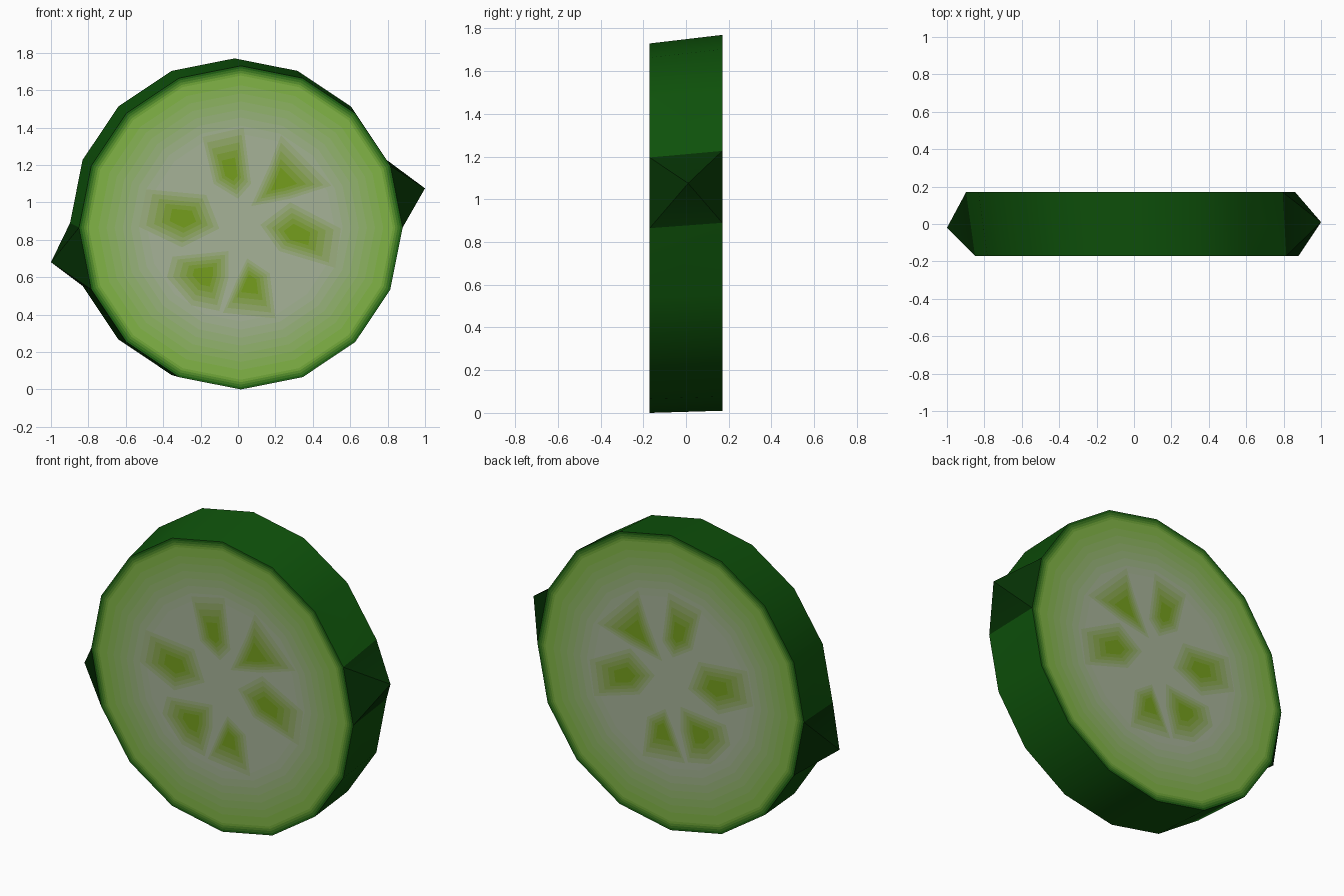
import bpy, math

if "Cube" in bpy.data.objects:
    bpy.data.objects.remove(bpy.data.objects["Cube"])

N, Y = 16, 0.17
FRONT, BACK = (0.015, 0.865, 0.865), (-0.018, 0.89, 0.88)   # centre x, centre z, radius
RIND, GREEN, PALE, SEED = (22, 84, 19), (125, 178, 65), (164, 177, 150), (116, 156, 35)


def mix(a, b, t):
    return tuple(p + (q - p) * t for p, q in zip(a, b))


def material(name, rgb):
    m = bpy.data.materials.new(name)
    m.diffuse_color = (*[(c / 255) ** 2.2 for c in rgb], 1)
    m.use_nodes = True
    m.node_tree.nodes["Principled BSDF"].inputs["Base Color"].default_value = m.diffuse_color
    return m


def make(name, verts, faces, mats, ids, smooth=False):
    me = bpy.data.meshes.new(name)
    me.from_pydata(verts, [], faces)
    for m in mats:
        me.materials.append(m)
    for p, k in zip(me.polygons, ids):
        p.material_index = k
    ob = bpy.data.objects.new(name, me)
    bpy.context.collection.objects.link(ob)
    if smooth:
        bpy.ops.object.select_all(action='DESELECT')
        ob.select_set(True)
        bpy.context.view_layer.objects.active = ob
        bpy.ops.object.shade_smooth_by_angle(angle=math.radians(40))
    return ob


def ring(spec, y, scale=1.0):
    cx, cz, r = spec
    return [(cx + r * scale * math.cos(i * math.tau / N), y,
             cz + r * scale * math.sin(i * math.tau / N)) for i in range(N)]


# Rind: sixteen-sided band with a pointed nub on each side
verts = ring(FRONT, -Y) + ring(BACK, Y)
nubs = {0: (1.0, 0.01, 1.075), 8: (-1.0, -0.02, 0.68)}
faces, ids = [], []
for i in range(N):
    j = (i + 1) % N
    quad = (i, N + i, N + j, j)
    if i in nubs:
        verts.append(nubs[i])
        tip = len(verts) - 1
        for k in range(4):
            faces.append((quad[k], quad[(k + 1) % 4], tip))
            ids.append(1)
    else:
        faces.append(quad)
        ids.append(0)
make("rind", verts, faces,
     [material("rind_green", RIND), material("nub_green", mix(RIND, (4, 20, 5), 0.5))],
     ids, smooth=True)

# Cut faces: concentric bands fading from rind to green to pale flesh
scales = [1, 0.985, 0.97, 0.955, 0.94, 0.88, 0.83, 0.78, 0.73, 0.68, 0.63, 0.58]
flesh = []
for k in range(len(scales)):
    outer = scales[k]
    inner = scales[k + 1] if k + 1 < len(scales) else 0.5
    s = (outer + inner) / 2
    rgb = mix(RIND, GREEN, (1 - s) / 0.06) if s > 0.94 else mix(GREEN, PALE, min(1, (0.94 - s) / 0.36))
    flesh.append(material(f"flesh_{k}", rgb))


def cut_face(name, spec, y):
    verts, faces, ids = [], [], []
    for s in scales:
        verts += ring(spec, y, s)
    last = len(scales) - 1
    for k in range(last):
        for i in range(N):
            j = (i + 1) % N
            faces.append((k * N + i, k * N + j, (k + 1) * N + j, (k + 1) * N + i))
            ids.append(k)
    faces.append(tuple(range(last * N, last * N + N)))
    ids.append(last)
    if y > 0:
        faces = [f[::-1] for f in faces]
    make(name, verts, faces, flesh, ids)


# Seed patches: flat outlines (x, z), layered to deepen towards the middle
SEEDS = [
    [(0, 1.02), (0.07, 1.1), (0.03, 1.4), (-0.19, 1.35), (-0.13, 1.1)],
    [(0.07, 0.98), (0.28, 1.02), (0.5, 1.09), (0.23, 1.36), (0.17, 1.2)],
    [(0.12, 0.88), (0.22, 0.74), (0.52, 0.65), (0.55, 0.86), (0.28, 1)],
    [(0.05, 0.7), (0, 0.6), (-0.08, 0.41), (0.2, 0.38), (0.17, 0.62)],
    [(-0.05, 0.74), (-0.35, 0.71), (-0.38, 0.6), (-0.25, 0.45), (-0.1, 0.42), (-0.05, 0.6)],
    [(-0.1, 0.86), (-0.17, 1.04), (-0.49, 1.07), (-0.53, 0.87), (-0.3, 0.76)],
]
LAYERS = [(1, 0.2), (0.84, 0.4), (0.67, 0.6), (0.5, 0.8), (0.33, 1)]   # size, colour strength
seed_mats = [material(f"seed_{k}", mix(PALE, SEED, t)) for k, (_, t) in enumerate(LAYERS)]


def seed_patches(name, spec, side):
    verts, faces, ids = [], [], []
    dx, dz = spec[0] - FRONT[0], spec[1] - FRONT[1]
    for pts in SEEDS:
        mx = sum(p[0] for p in pts) / len(pts)
        mz = sum(p[1] for p in pts) / len(pts)
        mx, mz = mix((mx, mz), FRONT[:2], 0.1)
        for k, (s, _) in enumerate(LAYERS):
            y = side * (Y + 0.001 * (k + 1))
            start = len(verts)
            verts += [(mx + (x - mx) * s + dx, y, mz + (z - mz) * s + dz) for x, z in pts]
            f = tuple(range(start, len(verts)))
            faces.append(f if side < 0 else f[::-1])
            ids.append(k)
    make(name, verts, faces, seed_mats, ids)


for label, spec, side in (("front", FRONT, -1), ("back", BACK, 1)):
    cut_face(label + "_cut_face", spec, side * Y)
    seed_patches(label + "_seeds", spec, side)
